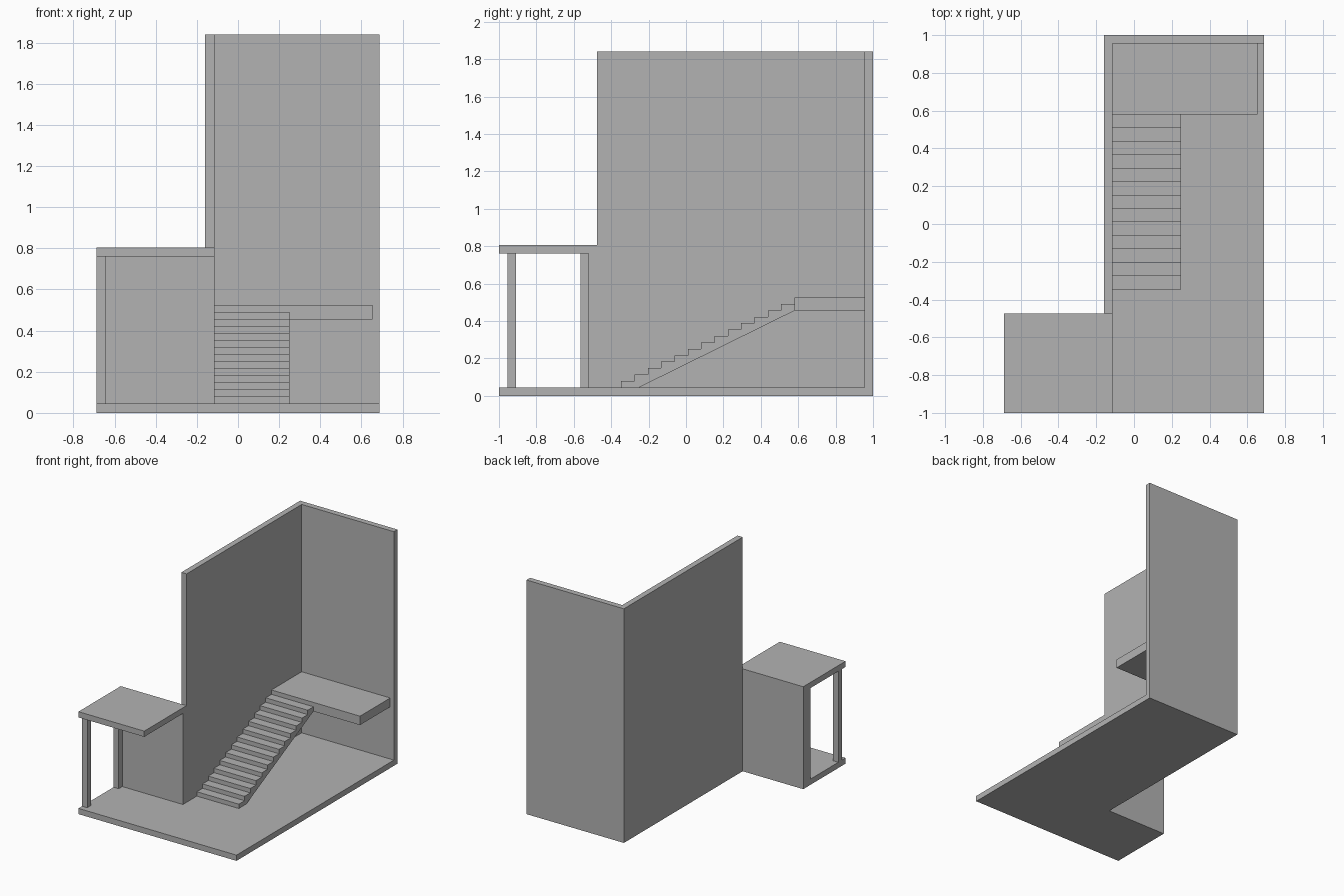
import bpy
import bmesh
from mathutils import Vector

if "Cube" in bpy.data.objects:
    bpy.data.objects.remove(bpy.data.objects["Cube"], do_unlink=True)

# One plain grey for everything
grey = bpy.data.materials.new("plain_grey")
grey.use_nodes = True
colour = (0.45, 0.45, 0.45, 1)
grey.diffuse_color = colour
grey.node_tree.nodes["Principled BSDF"].inputs["Base Color"].default_value = colour


def prism(name, outline, offset):
    """Extrude a closed planar outline along an offset vector."""
    bm = bmesh.new()
    face = bm.faces.new([bm.verts.new(p) for p in outline])
    result = bmesh.ops.extrude_face_region(bm, geom=[face], use_keep_orig=True)
    moved = [v for v in result["geom"] if isinstance(v, bmesh.types.BMVert)]
    bmesh.ops.translate(bm, verts=moved, vec=Vector(offset))
    bmesh.ops.recalc_face_normals(bm, faces=bm.faces)
    mesh = bpy.data.meshes.new(name)
    bm.to_mesh(mesh)
    bm.free()
    mesh.materials.append(grey)
    obj = bpy.data.objects.new(name, mesh)
    bpy.context.collection.objects.link(obj)
    return obj


def box(name, x, y, z):
    """Box from (min, max) ranges."""
    outline = [(x[0], y[0], z[0]), (x[1], y[0], z[0]),
               (x[1], y[1], z[0]), (x[0], y[1], z[0])]
    return prism(name, outline, (0, 0, z[1] - z[0]))


T = 0.045                      # slab and wall thickness
SIDE = 0.687                   # half width
WALL_OUT, WALL_IN = -0.16, -0.115
PORCH_BACK = -0.475
BACK_IN = 1 - T
TOP = 1.84
ROOF_LOW, ROOF_TOP = 0.76, 0.805

# L-shaped floor
prism("floor", [(-SIDE, -1, 0), (SIDE, -1, 0), (SIDE, BACK_IN, 0),
                (WALL_IN, BACK_IN, 0), (WALL_IN, PORCH_BACK, 0),
                (-SIDE, PORCH_BACK, 0)], (0, 0, T))

# Tall walls
box("side_wall", (WALL_OUT, WALL_IN), (PORCH_BACK, BACK_IN), (0, TOP))
box("back_wall", (WALL_OUT, SIDE), (BACK_IN, 1), (0, TOP))

# Porch
box("porch_roof", (-SIDE, WALL_IN), (-1, PORCH_BACK), (ROOF_LOW, ROOF_TOP))
box("porch_wall", (-SIDE, WALL_IN), (PORCH_BACK - T, PORCH_BACK), (T, ROOF_LOW))
for label, y in (("front", -0.955), ("back", PORCH_BACK - 2 * T)):
    box(label + "_post", (-SIDE, -SIDE + T), (y, y + T), (T, ROOF_LOW))

# Landing
LAND_Y, LAND_LOW, LAND_TOP = 0.58, 0.455, 0.525
box("landing", (WALL_IN, 0.655), (LAND_Y, BACK_IN), (LAND_LOW, LAND_TOP))

# Stairs: stepped profile with a sloping underside
STEPS, START = 13, -0.347
run = (LAND_Y - START) / STEPS
rise = (LAND_TOP - T) / (STEPS + 1)
profile = [(WALL_IN, START, T)]
for i in range(STEPS):
    z = T + (i + 1) * rise
    profile += [(WALL_IN, START + i * run, z), (WALL_IN, START + (i + 1) * run, z)]
profile += [(WALL_IN, LAND_Y, LAND_LOW), (WALL_IN, -0.25, T)]
prism("staircase", profile, (0.25 - WALL_IN, 0, 0))
